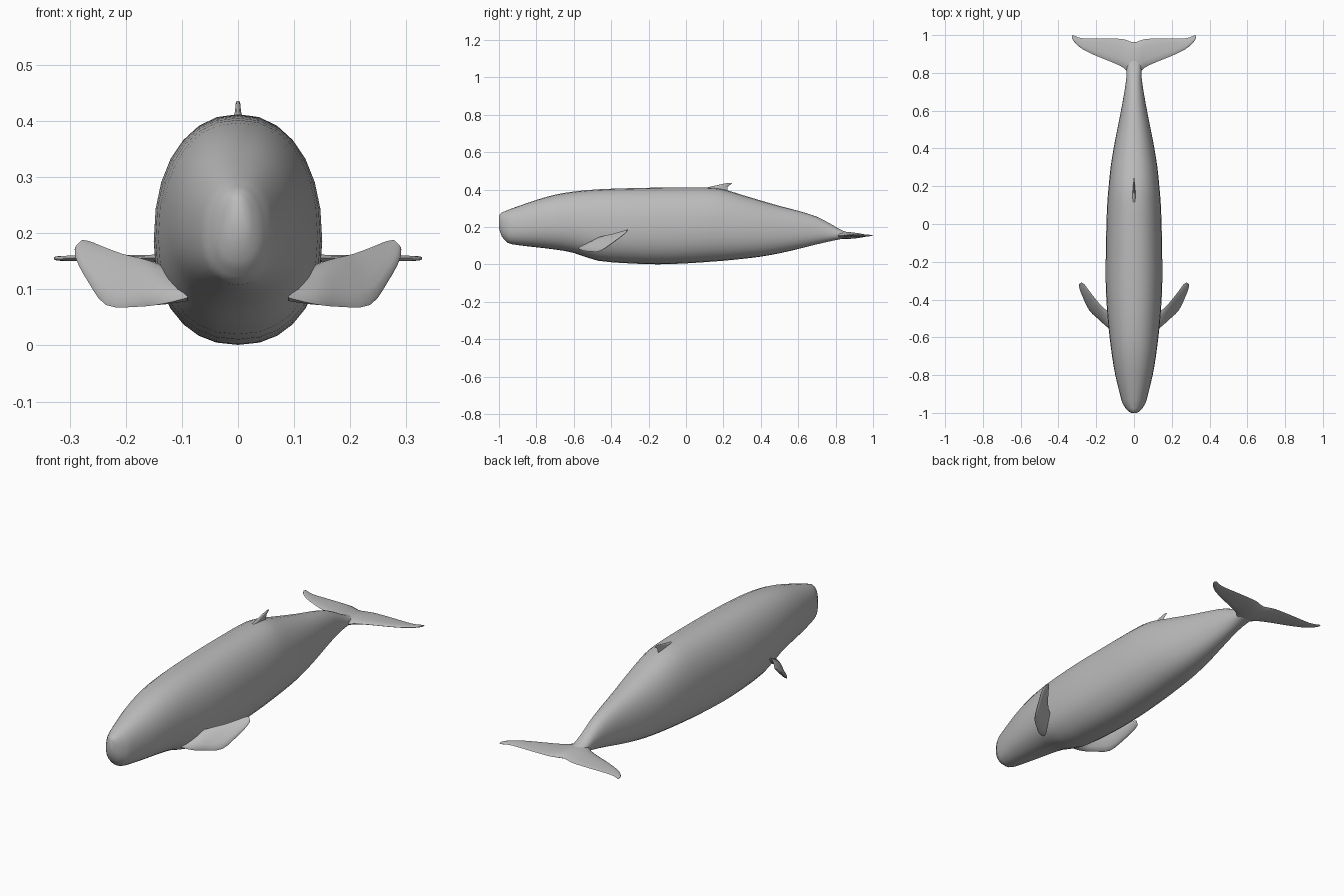
import bpy, bmesh, math
from mathutils import Vector

if "Cube" in bpy.data.objects:
    bpy.data.objects.remove(bpy.data.objects["Cube"])

grey = bpy.data.materials.new("whale grey")
grey.diffuse_color = (0.5, 0.5, 0.5, 1)
grey.use_nodes = True
grey.node_tree.nodes["Principled BSDF"].inputs["Base Color"].default_value = grey.diffuse_color


def refine(rows, steps):
    """Catmull-Rom interpolation through rows of numbers."""
    out = []
    for i in range(len(rows) - 1):
        a, b = rows[max(i - 1, 0)], rows[i]
        c, d = rows[i + 1], rows[min(i + 2, len(rows) - 1)]
        for s in range(steps):
            t = s / steps
            out.append([0.5 * (2 * q + (r - p) * t + (2 * p - 5 * q + 4 * r - w) * t * t
                               + (3 * q - p - 3 * r + w) * t ** 3)
                        for p, q, r, w in zip(a, b, c, d)])
    return out + [list(rows[-1])]


def loft(name, rings, angle=60):
    """Skin a list of closed rings and cap both ends."""
    bm = bmesh.new()
    loops = [[bm.verts.new(p) for p in ring] for ring in rings]
    n = len(loops[0])
    for a, b in zip(loops, loops[1:]):
        for i in range(n):
            j = (i + 1) % n
            bm.faces.new((a[i], a[j], b[j], b[i]))
    bm.faces.new(loops[0])
    bm.faces.new(loops[-1])
    bmesh.ops.recalc_face_normals(bm, faces=bm.faces)
    mesh = bpy.data.meshes.new(name)
    bm.to_mesh(mesh)
    bm.free()
    mesh.materials.append(grey)
    obj = bpy.data.objects.new(name, mesh)
    bpy.context.collection.objects.link(obj)
    bpy.ops.object.select_all(action='DESELECT')
    obj.select_set(True)
    bpy.context.view_layer.objects.active = obj
    bpy.ops.object.shade_smooth_by_angle(angle=math.radians(angle))
    return obj


def blade_ring(lead, trail, normal, half):
    """Streamlined fin section, blunt in front and thin behind."""
    lead, trail = Vector(lead), Vector(trail)
    ring = []
    for k in range(12):
        a = 2 * math.pi * k / 12
        u = 0.5 - 0.5 * math.cos(a)
        ring.append(lead.lerp(trail, u) + normal * half * math.sin(a) * (1.15 - 0.5 * u))
    return ring


# Body: y, bottom, top, half width
body = [(-1.0, .195, .262, .016), (-.985, .15, .277, .037), (-.96, .123, .288, .054),
        (-.93, .108, .30, .067), (-.8, .092, .345, .099), (-.7, .08, .373, .116),
        (-.6, .062, .39, .129), (-.47, .02, .402, .142), (-.3, .006, .408, .15),
        (-.15, .001, .411, .149), (0, .006, .412, .146), (.12, .014, .411, .141),
        (.2, .02, .402, .134), (.3, .03, .372, .124), (.4, .042, .342, .108),
        (.5, .06, .313, .089), (.6, .083, .287, .069), (.7, .108, .255, .051),
        (.78, .126, .213, .04), (.84, .138, .18, .038), (.9, .147, .164, .026),
        (.93, .151, .16, .015)]
rings = []
for y, low, top, w in refine(body, 2):
    mid = low + 0.45 * (top - low)
    ring = []
    for k in range(28):
        a = 2 * math.pi * k / 28
        c, s = math.cos(a), math.sin(a)
        x = math.copysign(abs(c) ** 0.9, c) * w
        h = (top - mid) if s > 0 else (mid - low)
        ring.append((x, y, mid + math.copysign(abs(s) ** 0.9, s) * h))
    rings.append(ring)
loft("body", rings)

# Flippers: leading edge point, trailing edge point, half thickness
flipper = [(.09, -.575, .085, .09, -.47, .125, .016), (.135, -.55, .074, .14, -.46, .145, .014),
           (.18, -.51, .069, .175, -.43, .156, .012), (.235, -.46, .072, .205, -.395, .163, .010),
           (.268, -.395, .115, .24, -.35, .176, .008), (.288, -.345, .152, .262, -.32, .185, .006),
           (.291, -.32, .172, .277, -.31, .188, .003)]
for side, label in ((1, "right"), (-1, "left")):
    rings = []
    rows = refine(flipper, 3)
    for i, r in enumerate(rows):
        lead, trail = Vector(r[0:3]), Vector(r[3:6])
        before, after = rows[max(i - 1, 0)], rows[min(i + 1, len(rows) - 1)]
        span = Vector(after[0:3]) + Vector(after[3:6]) - Vector(before[0:3]) - Vector(before[3:6])
        normal = (trail - lead).cross(span).normalized()
        ring = blade_ring(lead, trail, normal, r[6])
        rings.append([(p.x * side, p.y, p.z) for p in ring])
    loft(label + "_flipper", rings)

# Tail flukes: x, leading y, trailing y, half thickness
half_fluke = [(0, .79, .962, .02), (.03, .803, .97, .018), (.06, .83, .979, .012),
              (.12, .858, .982, .008), (.2, .89, .982, .006), (.27, .924, .983, .005),
              (.305, .952, .992, .005), (.322, .972, 1.0, .004), (.328, .985, .997, .002)]
fluke = [(-x, a, b, t) for x, a, b, t in reversed(half_fluke[1:])] + half_fluke
loft("tail_flukes", [blade_ring((x, a, .156), (x, b, .154), Vector((0, 0, 1)), t)
                     for x, a, b, t in refine(fluke, 2)])

# Dorsal fin: z, front y, back y, half thickness
dorsal = [(.385, .07, .222, .013), (.408, .10, .222, .008), (.418, .14, .226, .006),
          (.427, .18, .238, .005), (.433, .208, .246, .004), (.436, .225, .243, .002)]
loft("dorsal_fin", [blade_ring((0, a, z), (0, b, z), Vector((1, 0, 0)), t)
                    for z, a, b, t in refine(dorsal, 2)])
